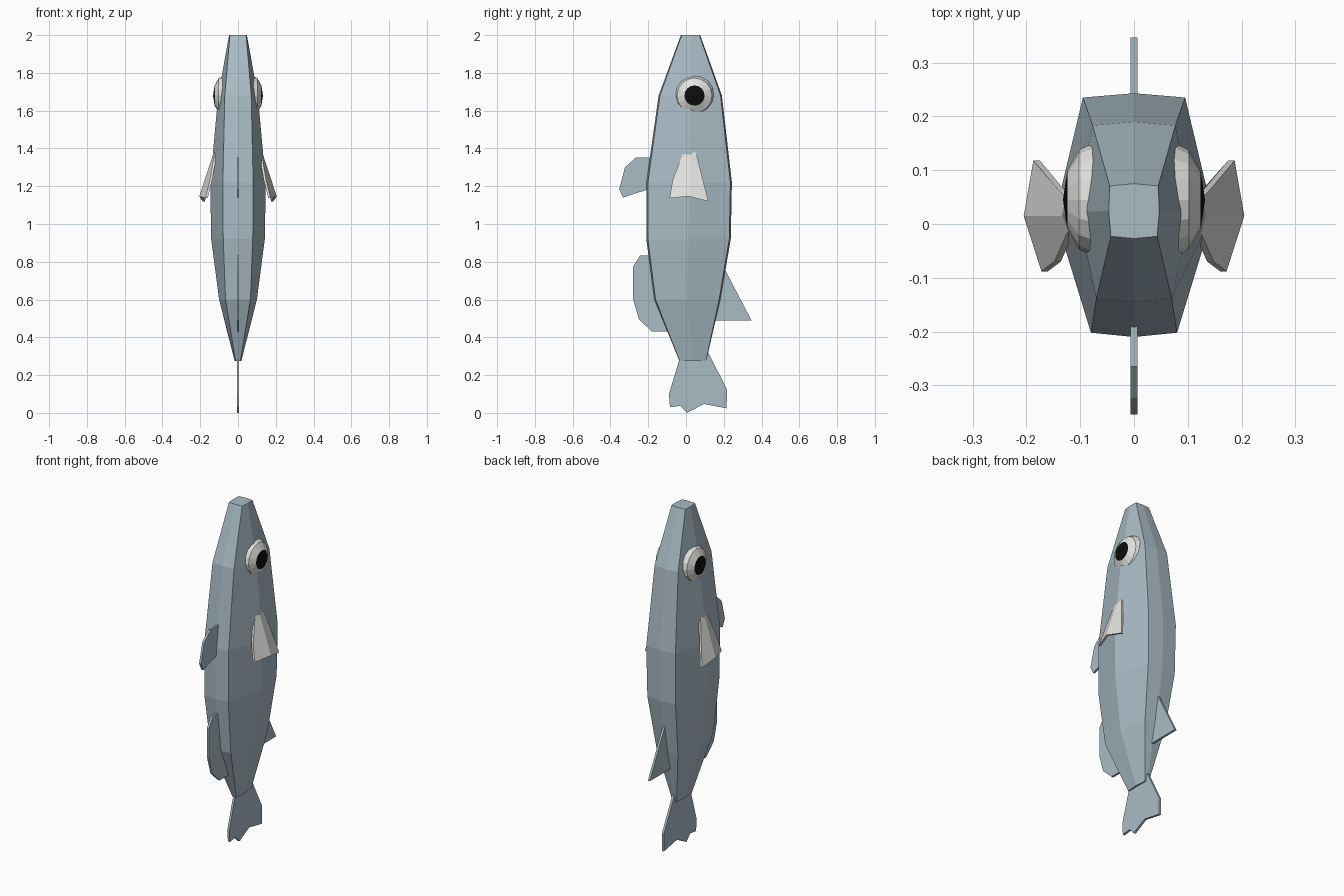
import bpy, bmesh, math
from mathutils import Matrix

if "Cube" in bpy.data.objects:
    bpy.data.objects.remove(bpy.data.objects["Cube"])


def material(name, rgb):
    m = bpy.data.materials.new(name)
    m.diffuse_color = (*rgb, 1)
    m.use_nodes = True
    m.node_tree.nodes["Principled BSDF"].inputs["Base Color"].default_value = m.diffuse_color
    return m


BLUE = material("blue grey skin", (0.40, 0.50, 0.56))
PALE = material("pale grey", (0.76, 0.76, 0.74))
BLACK = material("black", (0.004, 0.004, 0.004))


def finish(name, bm, *mats):
    bmesh.ops.recalc_face_normals(bm, faces=bm.faces)
    me = bpy.data.meshes.new(name)
    bm.to_mesh(me)
    bm.free()
    for m in mats:
        me.materials.append(m)
    ob = bpy.data.objects.new(name, me)
    bpy.context.collection.objects.link(ob)
    return ob


# Body: eight-sided rings (z, front y, back y, front x, middle x, back x)
levels = [(2.00, -0.027, 0.075, 0.043, 0.047, 0.045),
          (1.68, -0.145, 0.190, 0.070, 0.105, 0.077),
          (1.22, -0.210, 0.243, 0.080, 0.147, 0.095),
          (0.92, -0.210, 0.237, 0.078, 0.142, 0.092),
          (0.60, -0.168, 0.182, 0.066, 0.100, 0.070),
          (0.275, -0.035, 0.107, 0.013, 0.018, 0.013)]
bm = bmesh.new()
rings = []
for z, f, b, fx, mx, bx in levels:
    mid = 0.5 * (f + b)
    e = 0.1 * fx
    pts = [(0, f), (fx, f + e), (mx, mid), (bx, b - e), (0, b),
           (-bx, b - e), (-mx, mid), (-fx, f + e)]
    rings.append([bm.verts.new((x, y, z)) for x, y in pts])
for r, q in zip(rings, rings[1:]):
    for i in range(8):
        j = (i + 1) % 8
        bm.faces.new((r[i], r[j], q[j], q[i]))
bm.faces.new(rings[0])
bm.faces.new(rings[-1])
finish("body", bm, BLUE)


# Flat fins on the centre plane, from (y, z) outlines
def flat_fin(name, outline, half=0.0065):
    bm = bmesh.new()
    face = bm.faces.new([bm.verts.new((-half, y, z)) for y, z in outline])
    ext = bmesh.ops.extrude_face_region(bm, geom=[face], use_keep_orig=True)
    verts = [v for v in ext["geom"] if isinstance(v, bmesh.types.BMVert)]
    bmesh.ops.translate(bm, verts=verts, vec=(2 * half, 0, 0))
    finish(name, bm, BLUE)


flat_fin("upper_back_fin", [(-0.19, 1.352), (-0.265, 1.352), (-0.323, 1.30),
                            (-0.354, 1.183), (-0.333, 1.14), (-0.19, 1.187)])
flat_fin("lower_back_fin", [(-0.18, 0.833), (-0.243, 0.833), (-0.28, 0.775),
                            (-0.28, 0.60), (-0.249, 0.495), (-0.18, 0.43),
                            (-0.08, 0.43)])
flat_fin("belly_fin", [(0.19, 0.79), (0.347, 0.489), (0.13, 0.489)])
flat_fin("tail_fin", [(-0.03, 0.30), (-0.09, 0.10), (-0.085, 0.03), (-0.03, 0.037),
                      (0.005, 0.0), (0.095, 0.047), (0.215, 0.024),
                      (0.217, 0.125), (0.112, 0.33)])

for side, label in ((1, "right"), (-1, "left")):
    # Eye: flattened dome with a black cap
    bm = bmesh.new()
    bmesh.ops.create_uvsphere(bm, u_segments=16, v_segments=6, radius=1)
    for f in bm.faces:
        f.material_index = 1 if f.calc_center_median().z > 0.87 else 0
    turn = Matrix.Rotation(side * math.pi / 2, 4, 'Y')
    place = (Matrix.Translation((side * 0.072, 0.045, 1.68))
             @ Matrix.Diagonal((0.06, 0.107, 0.107, 1)) @ turn)
    bmesh.ops.transform(bm, matrix=place, verts=bm.verts)
    finish(label + "_eye", bm, PALE, BLACK)

    # Side fin: two panels folded along a central ridge
    bm = bmesh.new()
    outline = [(0.122, 0.015, 1.40), (0.205, 0.015, 1.146), (0.172, -0.088, 1.137),
               (0.148, -0.07, 1.235), (0.122, -0.012, 1.385),
               (0.187, 0.118, 1.12), (0.140, 0.062, 1.345), (0.122, 0.045, 1.395)]
    outer = [bm.verts.new((side * x, y, z)) for x, y, z in outline]
    inner = [bm.verts.new((side * (x - 0.012), y, z)) for x, y, z in outline]
    for vs in (outer, inner):
        bm.faces.new([vs[i] for i in (0, 4, 3, 2, 1)])
        bm.faces.new([vs[i] for i in (0, 1, 5, 6, 7)])
    rim = [0, 4, 3, 2, 1, 5, 6, 7]
    for a, b in zip(rim, rim[1:] + rim[:1]):
        bm.faces.new((outer[a], outer[b], inner[b], inner[a]))
    finish(label + "_side_fin", bm, PALE)
